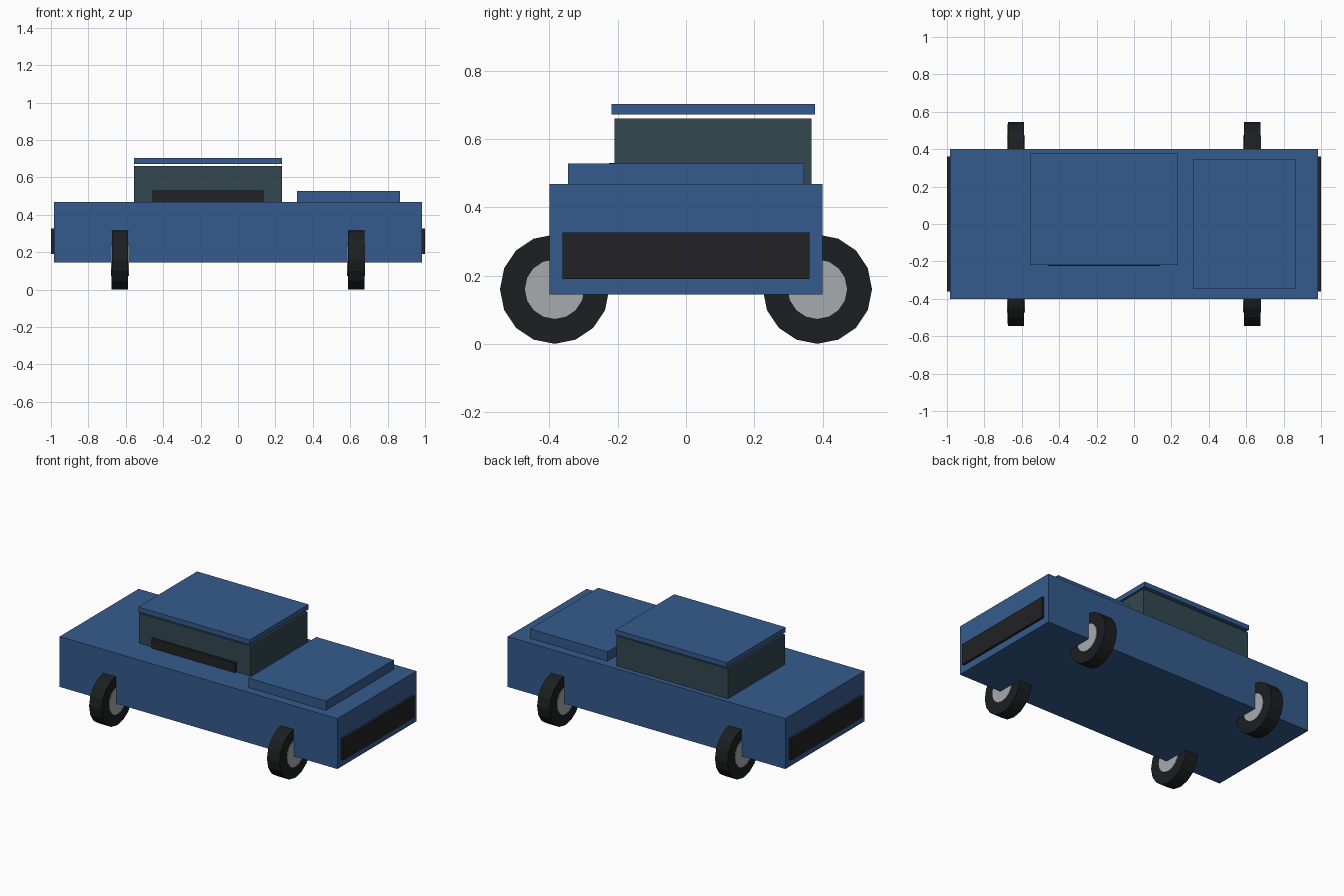
import bpy
import math

if "Cube" in bpy.data.objects:
    bpy.data.objects.remove(bpy.data.objects["Cube"])


def material(name, rgb):
    m = bpy.data.materials.new(name)
    m.diffuse_color = (*rgb, 1)
    m.use_nodes = True
    m.node_tree.nodes["Principled BSDF"].inputs["Base Color"].default_value = m.diffuse_color
    return m


BLUE = material("blue paint", (0.036, 0.105, 0.27))
GLASS = material("dark glass", (0.032, 0.065, 0.08))
BLACK = material("black trim", (0.016, 0.016, 0.018))
RUBBER = material("rubber", (0.012, 0.013, 0.014))
METAL = material("hub metal", (0.38, 0.41, 0.43))


def box(name, x, y, z, mat):
    """Box from (min, max) ranges on each axis."""
    bpy.ops.mesh.primitive_cube_add(size=1, location=[sum(r) / 2 for r in (x, y, z)])
    o = bpy.context.object
    o.name = name
    o.scale = [r[1] - r[0] for r in (x, y, z)]
    bpy.ops.object.transform_apply(location=False, rotation=False, scale=True)
    o.data.materials.append(mat)
    return o


def disc(name, loc, radius, width, mat):
    """16-sided cylinder with its axle along x."""
    bpy.ops.mesh.primitive_cylinder_add(vertices=16, radius=radius, depth=width,
                                        location=loc, rotation=(0, math.pi / 2, 0))
    o = bpy.context.object
    o.name = name
    o.data.materials.append(mat)
    return o


# Body, raised hood panel, cabin and floating roof
box("body", (-0.985, 0.985), (-0.4, 0.4), (0.145, 0.468), BLUE)
box("hood", (0.315, 0.865), (-0.345, 0.345), (0.46, 0.528), BLUE)
box("cabin", (-0.555, 0.236), (-0.21, 0.368), (0.46, 0.66), GLASS)
box("roof", (-0.555, 0.236), (-0.218, 0.378), (0.672, 0.703), BLUE)

# Dark strip on the front side of the cabin
box("side_strip", (-0.456, 0.136), (-0.225, -0.2), (0.46, 0.53), BLACK)

for sx, end in ((-1, "rear"), (1, "front")):
    # Bumper panels at both ends
    box(end + "_bumper", sorted((sx * 0.97, sx * 1.0)), (-0.362, 0.362), (0.19, 0.326), BLACK)
    # Wheels with slightly proud hubs
    for sy, side in ((-1, "right"), (1, "left")):
        loc = (sx * 0.631, sy * 0.385, 0.16)
        disc(f"{end}_{side}_tyre", loc, 0.16, 0.088, RUBBER)
        disc(f"{end}_{side}_hub", loc, 0.087, 0.096, METAL)
